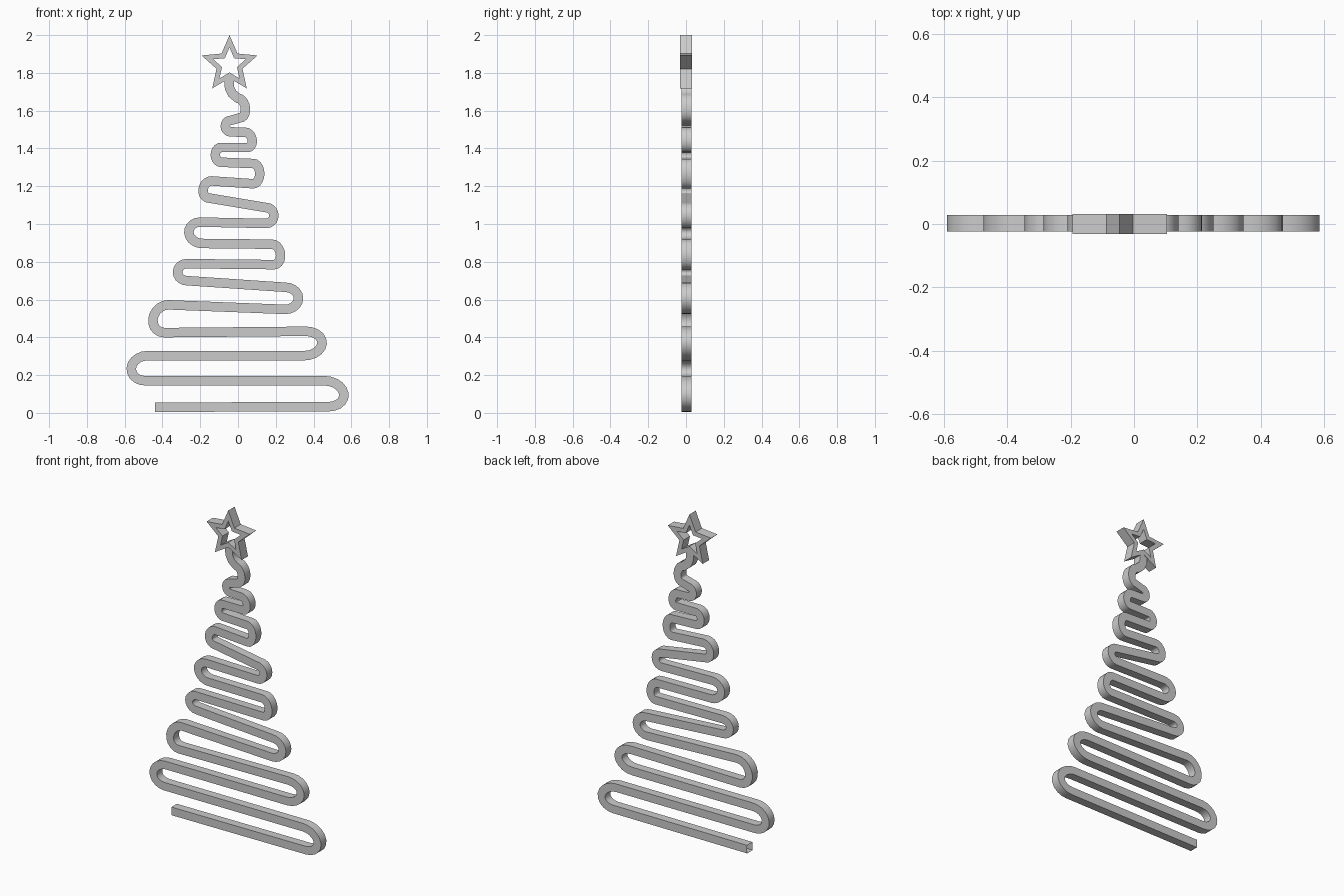
import bpy, bmesh, math
from mathutils import Vector

cube = bpy.data.objects.get("Cube")
if cube:
    bpy.data.objects.remove(cube, do_unlink=True)

grey = bpy.data.materials.new("light_grey")
grey.use_nodes = True
grey.diffuse_color = (0.6, 0.6, 0.6, 1)
grey.node_tree.nodes["Principled BSDF"].inputs["Base Color"].default_value = (0.6, 0.6, 0.6, 1)


def finish(name, bm, angle):
    bmesh.ops.recalc_face_normals(bm, faces=bm.faces)
    mesh = bpy.data.meshes.new(name)
    bm.to_mesh(mesh)
    bm.free()
    obj = bpy.data.objects.new(name, mesh)
    bpy.context.collection.objects.link(obj)
    mesh.materials.append(grey)
    bpy.ops.object.select_all(action='DESELECT')
    obj.select_set(True)
    bpy.context.view_layer.objects.active = obj
    bpy.ops.object.shade_smooth_by_angle(angle=math.radians(angle))
    return obj


# Zigzag bars from the ground up: start x, start z, end x, end z
bars = [
    (-.44, .03, .48, .033), (.46, .17, -.49, .17), (-.48, .303, .35, .303),
    (.36, .432, -.39, .425), (-.37, .572, .25, .548), (.25, .665, -.27, .70),
    (-.27, .79, .19, .785), (.18, .893, -.19, .897), (-.2, 1.01, .15, 1.003),
    (.15, 1.087, -.15, 1.137), (-.14, 1.228, .08, 1.213), (.08, 1.32, -.09, 1.327),
    (-.09, 1.405, .05, 1.405), (.04, 1.485, -.04, 1.488), (-.04, 1.548, .01, 1.562),
]
# Outermost x of the bend that follows each bar
bends = [.585, -.59, .47, -.475, .345, -.345, .25, -.285, .215, -.21, .14, -.145, .1, -.092, .064]
HALF = .025
STEPS = 10

# Centre line: straight bars joined by rounded bends, ending in a stem
path = []
stem_start = (0, 1.665)
for i, (x0, z0, x1, z1) in enumerate(bars):
    a = Vector((x1, z1))
    b = Vector(bars[i + 1][:2] if i + 1 < len(bars) else stem_start)
    reach = bends[i] - math.copysign(HALF, bends[i]) - (a.x + b.x) / 2
    path.append(Vector((x0, z0)))
    for k in range(STEPS):
        t = math.pi * k / STEPS
        p = a.lerp(b, (1 - math.cos(t)) / 2)
        p.x += reach * math.sin(t)
        path.append(p)
path += [Vector(p) for p in (stem_start, (-.03, 1.69), (-.045, 1.72), (-.048, 1.775))]

# Square tube swept along the centre line, with open ends
bm = bmesh.new()
rings = []
for i, p in enumerate(path):
    before = (p - path[i - 1]).normalized() if i else (path[1] - p).normalized()
    after = (path[i + 1] - p).normalized() if i + 1 < len(path) else before
    tangent = (before + after).normalized()
    side = Vector((-tangent.y, tangent.x)) * HALF / max(.8, tangent.dot(before))
    rings.append([bm.verts.new((p.x + s * side.x, y, p.y + s * side.y))
                  for s, y in ((1, -.024), (1, .029), (-1, .029), (-1, -.024))])
for r, q in zip(rings, rings[1:]):
    for k in range(4):
        n = (k + 1) % 4
        bm.faces.new((r[k], r[n], q[n], q[k]))
finish("zigzag_tree", bm, 30)

# Five-pointed star frame with a star-shaped hole
bm = bmesh.new()


def star_loop(scale, y):
    verts = []
    for k in range(10):
        a = math.pi / 2 + k * math.pi / 5
        r = scale * (.072 if k % 2 else .156)
        verts.append(bm.verts.new((-.045 + r * math.cos(a), y, 1.844 + r * math.sin(a))))
    return verts


loops = [star_loop(1, -.031), star_loop(1, .031), star_loop(.58, .031), star_loop(.58, -.031)]
for j in range(4):
    r, q = loops[j], loops[(j + 1) % 4]
    for k in range(10):
        n = (k + 1) % 10
        bm.faces.new((r[k], r[n], q[n], q[k]))
finish("star_topper", bm, 20)
